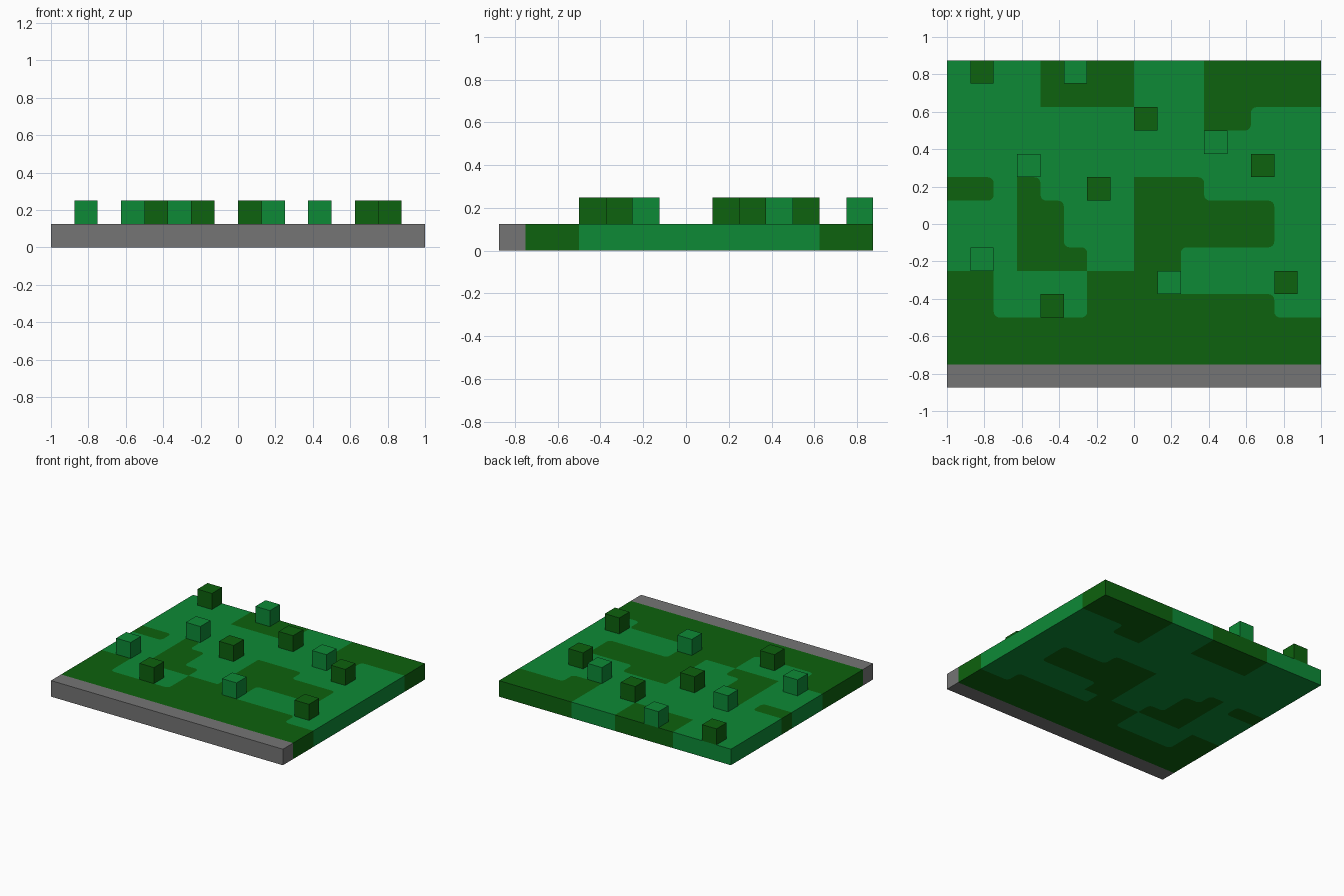
import bpy, bmesh, math
from mathutils import Vector

if "Cube" in bpy.data.objects:
    bpy.data.objects.remove(bpy.data.objects["Cube"], do_unlink=True)

CELL = 0.125       # tile size and slab thickness
RADIUS = 0.031     # rounding of the painted patches


def material(name, colour):
    m = bpy.data.materials.new(name)
    m.use_nodes = True
    m.diffuse_color = colour
    m.node_tree.nodes["Principled BSDF"].inputs["Base Color"].default_value = colour
    return m


light = material("light green", (0.004, 0.254, 0.037, 1))
dark = material("dark green", (0.004, 0.122, 0.0044, 1))
grey = material("stone grey", (0.178, 0.178, 0.178, 1))

# Ground pattern from back to front: '#' dark grass, '.' light grass
PATTERN = [
    "....####...#####",
    "....####...#####",
    "...........##...",
    "................",
    "................",
    "##.#....###.....",
    "...##...######..",
    "...##...######..",
    "...###..##......",
    "##....###.......",
    "##....########..",
    "################",
    "################",
]
# Grid corners (column, row) where the patch outline is rounded
ROUNDED = {(2, 5), (2, 6), (4, 5), (4, 6), (5, 6), (5, 8), (6, 8), (11, 5), (11, 6),
           (14, 6), (14, 8), (10, 8), (2, 11), (6, 11), (14, 11), (14, 10), (13, 2), (13, 3)}


def point(col, row):
    return Vector((-1 + col * CELL, 0.875 - row * CELL, 0))


def is_odd_one(col, row, corner):
    """True if this tile alone differs from the three others round a corner."""
    cc, cr = corner
    around = [PATTERN[r][c] for r in (cr - 1, cr) for c in (cc - 1, cc)]
    return around.count(PATTERN[row][col]) == 1


def finish(name, bm, mats):
    mesh = bpy.data.meshes.new(name)
    bm.to_mesh(mesh)
    bm.free()
    for m in mats:
        mesh.materials.append(m)
    obj = bpy.data.objects.new(name, mesh)
    bpy.context.collection.objects.link(obj)
    return obj


def box(name, centre, size, mat):
    bm = bmesh.new()
    bmesh.ops.create_cube(bm, size=1)
    bmesh.ops.scale(bm, vec=size, verts=bm.verts)
    bmesh.ops.translate(bm, vec=centre, verts=bm.verts)
    return finish(name, bm, [mat])


# Grass slab: tiles with rounded patch corners, extruded to full thickness
bm = bmesh.new()


def add_face(points, index):
    bm.faces.new([bm.verts.new(p) for p in points]).material_index = index


for row, line in enumerate(PATTERN):
    for col, mark in enumerate(line):
        index = 1 if mark == "#" else 0
        corners = [(col, row + 1), (col + 1, row + 1), (col + 1, row), (col, row)]
        outline = []
        for i, corner in enumerate(corners):
            p = point(*corner)
            a = (point(*corners[i - 1]) - p).normalized() * RADIUS
            b = (point(*corners[(i + 1) % 4]) - p).normalized() * RADIUS
            if corner in ROUNDED and is_odd_one(col, row, corner):
                arc = []
                for k in range(5):
                    t = k / 4 * math.pi / 2
                    arc.append(p + a * (1 - math.sin(t)) + b * (1 - math.cos(t)))
                outline += arc
                add_face([p] + arc[::-1], 1 - index)
            else:
                outline += [p + a, p, p + b]
        add_face(outline, index)

bmesh.ops.remove_doubles(bm, verts=bm.verts, dist=0.0005)
# Bottom copy of the sheet, then walls joined to the rim
ground = list(bm.faces)
rim = [(e.verts[0].co.copy(), e.verts[1].co.copy(), e.link_faces[0].material_index)
       for e in bm.edges if len(e.link_faces) == 1]
copy = bmesh.ops.duplicate(bm, geom=ground)["geom"]
bmesh.ops.translate(bm, vec=(0, 0, CELL),
                    verts=[v for v in copy if isinstance(v, bmesh.types.BMVert)])
up = Vector((0, 0, CELL))
for p, q, index in rim:
    add_face([p, q, q + up, p + up], index)
bmesh.ops.remove_doubles(bm, verts=bm.verts, dist=0.0005)
bmesh.ops.recalc_face_normals(bm, faces=bm.faces)
finish("grass_slab", bm, [light, dark])

# Stone kerb along the front edge
box("front_kerb", (0, -0.8125, CELL / 2), (2, CELL, CELL), grey)

# Bushes: one-tile cubes standing on the grass
BUSHES = {
    "light_bush": (light, [(5, 0), (11, 3), (3, 4), (1, 8), (9, 9)]),
    "dark_bush": (dark, [(1, 0), (8, 2), (13, 4), (6, 5), (14, 9), (4, 10)]),
}
for name, (mat, tiles) in BUSHES.items():
    for n, (col, row) in enumerate(tiles, 1):
        centre = point(col + 0.5, row + 0.5) + Vector((0, 0, 1.5 * CELL))
        box(f"{name}_{n}", centre, (CELL, CELL, CELL), mat)
